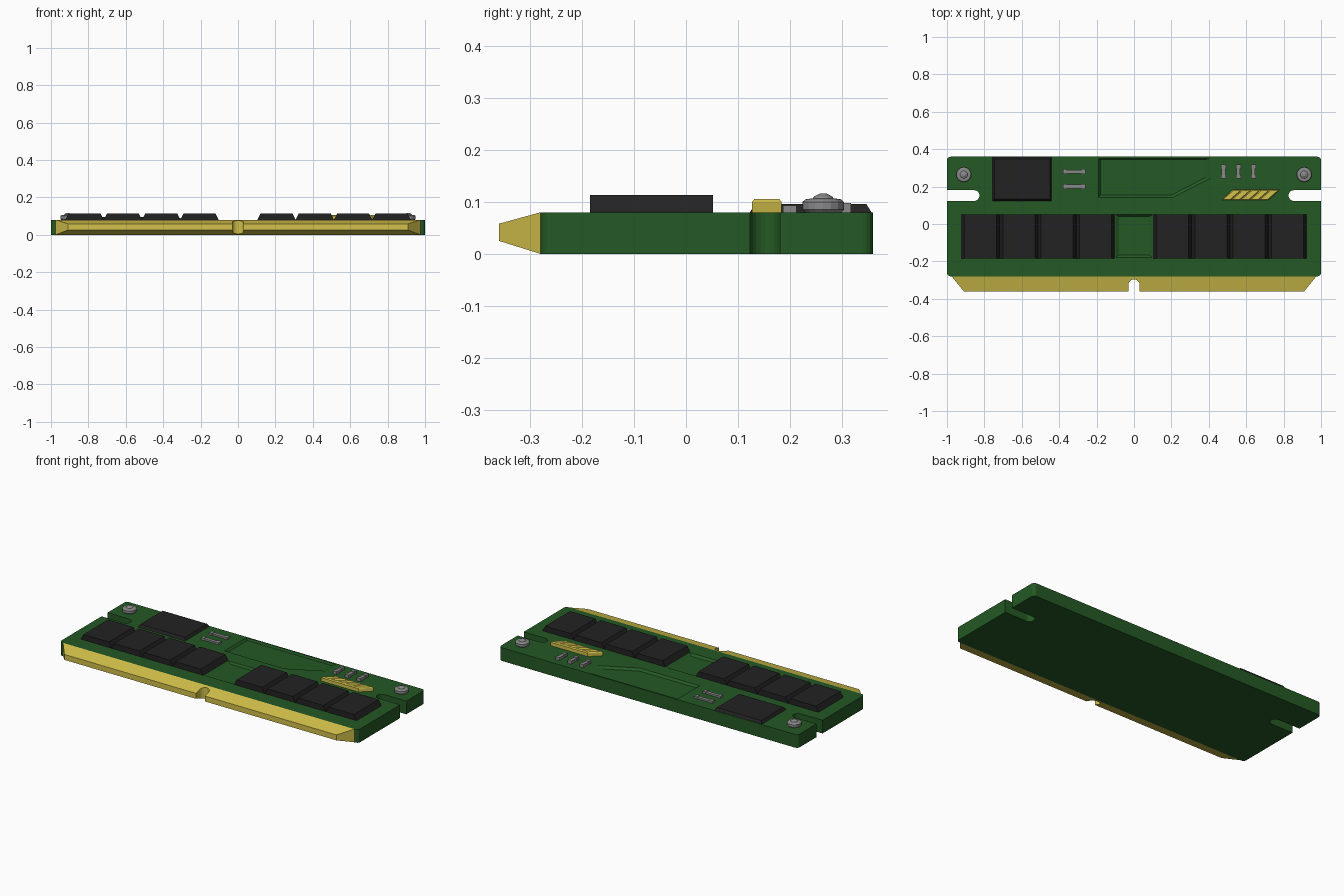
import bpy
import bmesh
from math import pi, sin, cos

if "Cube" in bpy.data.objects:
    bpy.data.objects.remove(bpy.data.objects["Cube"])


def material(name, color):
    mat = bpy.data.materials.new(name)
    mat.use_nodes = True
    mat.diffuse_color = (*color, 1)
    mat.node_tree.nodes["Principled BSDF"].inputs["Base Color"].default_value = (*color, 1)
    return mat


GREEN = material("board green", (0.018, 0.1, 0.018))
BLACK = material("chip black", (0.016, 0.016, 0.016))
GOLD = material("contact gold", (0.65, 0.53, 0.07))
GREY = material("metal grey", (0.25, 0.25, 0.25))


def loft(name, loops, mat):
    """Solid through a list of matching loops of 3D points."""
    bm = bmesh.new()
    rings = [[bm.verts.new(p) for p in loop] for loop in loops]
    bm.faces.new(rings[0])
    bm.faces.new(rings[-1])
    n = len(rings[0])
    for a, b in zip(rings, rings[1:]):
        for i in range(n):
            j = (i + 1) % n
            bm.faces.new((a[i], a[j], b[j], b[i]))
    bmesh.ops.recalc_face_normals(bm, faces=bm.faces)
    mesh = bpy.data.meshes.new(name)
    bm.to_mesh(mesh)
    bm.free()
    obj = bpy.data.objects.new(name, mesh)
    obj.data.materials.append(mat)
    bpy.context.collection.objects.link(obj)
    return obj


def prism(name, base, z0, z1, mat, top=None):
    return loft(name, [[(x, y, z0) for x, y in base],
                       [(x, y, z1) for x, y in (top or base)]], mat)


def rect(x0, x1, y0, y1, dx=0.0, dy=0.0):
    return [(x0 + dx, y0 + dy), (x1 - dx, y0 + dy), (x1 - dx, y1 - dy), (x0 + dx, y1 - dy)]


def arc(cx, cy, r, a0, a1, steps):
    return [(cx + r * cos(a0 + (a1 - a0) * i / steps),
             cy + r * sin(a0 + (a1 - a0) * i / steps)) for i in range(steps + 1)]


def cut(obj, cutter):
    mod = obj.modifiers.new("cut", "BOOLEAN")
    mod.operation = "DIFFERENCE"
    mod.solver = "EXACT"
    mod.object = cutter
    bpy.context.view_layer.objects.active = obj
    bpy.ops.object.modifier_apply(modifier=mod.name)
    bpy.data.objects.remove(cutter)


# Circuit board with rounded corners and a round-ended slot on each side
TOP, R = 0.08, 0.02
right = arc(1 - R, -0.28 + R, R, -pi / 2, 0, 4)
right += [(1, 0.123)] + arc(0.855, 0.152, 0.029, -pi / 2, -3 * pi / 2, 10) + [(1, 0.181)]
right += arc(1 - R, 0.36 - R, R, 0, pi / 2, 4)
outline = right + [(-x, y) for x, y in reversed(right)]
board = prism("circuit_board", outline, 0, TOP, GREEN)

# Shallow recesses with sloping walls
DEPTH = 0.012
cut(board, prism("cutter", rect(-0.08, 0.08, -0.165, 0.04), TOP - DEPTH, TOP + DEPTH, GREEN,
                 rect(-0.12, 0.12, -0.195, 0.06)))
floor = [(-0.18, 0.155), (0.2, 0.155), (0.385, 0.25), (0.385, 0.345), (-0.18, 0.345)]
rim = [(-0.2, 0.13), (0.215, 0.13), (0.435, 0.24), (0.435, 0.357), (-0.2, 0.357)]
cut(board, prism("cutter", floor, TOP - DEPTH, TOP + DEPTH, GREEN, rim))

# Tapered edge connector with a key notch
connector = loft("edge_connector", [
    [(x, -0.28, z) for x, z in rect(-0.975, 0.975, 0, TOP)],
    [(x, -0.36, z) for x, z in rect(-0.91, 0.91, 0.025, 0.058)]], GOLD)
key = [(-0.03, -0.4), (0.03, -0.4)] + arc(0, -0.326, 0.03, 0, pi, 10)
cut(connector, prism("cutter", key, -0.1, 0.2, GOLD))

# Two banks of four memory chips, sloped on their short sides
PITCH = 0.205
for side, start in (("right", -0.923), ("left", 0.103)):
    for i in range(4):
        x = start + i * PITCH
        prism(f"memory_chip_{side}_{i + 1}", rect(x, x + PITCH, -0.185, 0.052), TOP, 0.113,
              BLACK, rect(x, x + PITCH, -0.185, 0.052, dx=0.017))

# Controller chip
prism("controller_chip", rect(-0.757, -0.44, 0.123, 0.357), TOP, 0.096, BLACK,
      rect(-0.757, -0.44, 0.123, 0.357, dx=0.01, dy=0.01))

# Screws: low flange with a small dome
for side, x in (("left", 0.91), ("right", -0.91)):
    profile = [(0.035, TOP), (0.04, 0.085), (0.04, 0.1), (0.034, 0.105), (0.02, 0.107),
               (0.018, 0.11), (0.007, 0.116)]
    loops = [[(px, py, z) for px, py in arc(x, 0.264, r, 0, 2 * pi * 15 / 16, 15)]
             for r, z in profile]
    loft(f"screw_{side}", loops, GREY)


# Small components: thin body between two larger end caps
def component(name, cx, cy, along_x, length, height):
    def block(part, a0, a1, half, z):
        box = rect(a0, a1, -half, half)
        base = [(cx + a, cy + b) if along_x else (cx + b, cy + a) for a, b in box]
        prism(f"{name}_{part}", base, TOP, z, GREY)
    h = length / 2
    block("body", -h + 0.015, h - 0.015, 0.01, height - 0.003)
    block("cap_a", -h, -h + 0.02, 0.013, height)
    block("cap_b", h - 0.02, h, 0.013, height)


for i, y in enumerate((0.2, 0.28)):
    component(f"resistor_{i + 1}", -0.32, y, True, 0.12, 0.093)
for i in range(3):
    component(f"capacitor_{i + 1}", 0.478 + i * 0.08, 0.28, False, 0.075, 0.098)

# Row of slanted gold contacts with chamfered tops
for i in range(5):
    x, w, slant = 0.467 + i * 0.05, 0.05, 0.062
    y0, y1, c = 0.127, 0.184, 0.005
    base = [(x, y0), (x + w, y0), (x + w + slant, y1), (x + slant, y1)]
    top = [(x + 2 * c, y0 + c), (x + w - c / 2, y0 + c),
           (x + w + slant - 2 * c, y1 - c), (x + slant + c / 2, y1 - c)]
    loft(f"slanted_contact_{i + 1}", [[(px, py, TOP) for px, py in base],
                                      [(px, py, 0.1) for px, py in base],
                                      [(px, py, 0.106) for px, py in top]], GOLD)
